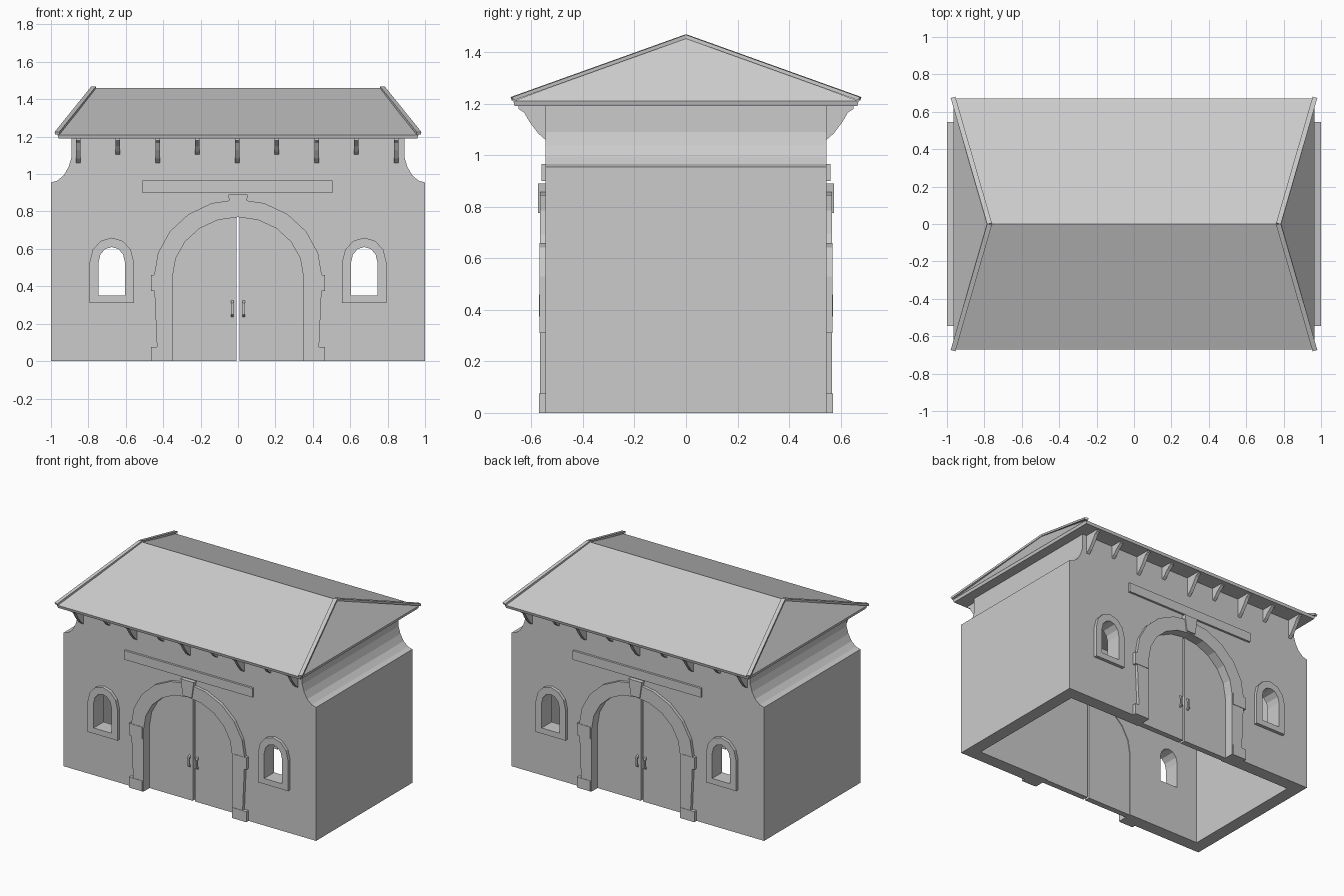
import bpy, bmesh, math
from mathutils import Vector

cube = bpy.data.objects.get("Cube")
if cube:
    bpy.data.objects.remove(cube, do_unlink=True)

stone = bpy.data.materials.new("plain_grey")
stone.use_nodes = True
GREY = (0.6, 0.6, 0.6, 1)
stone.diffuse_color = GREY
stone.node_tree.nodes["Principled BSDF"].inputs["Base Color"].default_value = GREY

HALF_DEPTH = 0.545


def finish(name, bm):
    bmesh.ops.recalc_face_normals(bm, faces=bm.faces)
    mesh = bpy.data.meshes.new(name)
    bm.to_mesh(mesh)
    bm.free()
    mesh.materials.append(stone)
    obj = bpy.data.objects.new(name, mesh)
    bpy.context.collection.objects.link(obj)
    return obj


def prism(name, outline, start, end, axis="y"):
    """Extrude a 2D outline along y (points are x, z) or x (points are y, z)."""
    bm = bmesh.new()
    if axis == "y":
        verts = [bm.verts.new((a, start, b)) for a, b in outline]
        move = Vector((0, end - start, 0))
    else:
        verts = [bm.verts.new((start, a, b)) for a, b in outline]
        move = Vector((end - start, 0, 0))
    face = bm.faces.new(verts)
    new = bmesh.ops.extrude_face_region(bm, geom=[face], use_keep_orig=True)["geom"]
    bmesh.ops.translate(bm, vec=move, verts=[v for v in new if isinstance(v, bmesh.types.BMVert)])
    return finish(name, bm)


def rect(x0, x1, z0, z1):
    return [(x0, z0), (x1, z0), (x1, z1), (x0, z1)]


def arch(cx, half, base, spring, top, foot=None, steps=10):
    """Open arch outline, from its right foot over the top to its left foot."""
    foot = foot or half
    curve = [(cx + half * math.cos(math.pi * i / steps),
              spring + (top - spring) * math.sin(math.pi * i / steps)) for i in range(steps + 1)]
    return [(cx + foot, base)] + curve + [(cx - foot, base)]


def mirrored(right_side):
    return right_side + [(-x, z) for x, z in reversed(right_side)]


def beam(name, start, end, width, height):
    """Square bar running between two points."""
    start, end = Vector(start), Vector(end)
    along = (end - start).normalized()
    side = along.cross(Vector((0, 0, 1))).normalized() * width / 2
    up = side.cross(along).normalized() * height / 2
    bm = bmesh.new()
    rings = [[bm.verts.new(p + side * a + up * b) for a, b in ((-1, -1), (1, -1), (1, 1), (-1, 1))]
             for p in (start, end)]
    for ring in rings:
        bm.faces.new(ring)
    for i in range(4):
        j = (i + 1) % 4
        bm.faces.new((rings[0][i], rings[0][j], rings[1][j], rings[1][i]))
    return finish(name, bm)


# Walls: hollow shell with curved shoulders, open underneath
shoulder = [(1, 0), (1, 0.955), (0.965, 0.965), (0.93, 0.995), (0.905, 1.04), (0.89, 1.09), (0.89, 1.2)]
walls = prism("walls", mirrored(shoulder), -HALF_DEPTH, HALF_DEPTH)
cavity = mirrored([(0.91, -0.1), (0.91, 0.9), (0.8, 1.0), (0.8, 1.15)])
cutters = [prism("cavity_cutter", cavity, -0.455, 0.455)]
cutters.append(prism("door_cutter", arch(0, 0.35, -0.1, 0.45, 0.77), -1, 1))
for x in (-0.675, 0.675):
    cutters.append(prism("window_cutter", arch(x, 0.07, 0.35, 0.53, 0.61, steps=6), -1, 1))
for cutter in cutters:
    mod = walls.modifiers.new("opening", "BOOLEAN")
    mod.operation, mod.solver, mod.object = "DIFFERENCE", "EXACT", cutter
bpy.context.view_layer.update()
cut = bpy.data.meshes.new_from_object(walls.evaluated_get(bpy.context.evaluated_depsgraph_get()))
walls.modifiers.clear()
walls.data = cut
for cutter in cutters:
    bpy.data.objects.remove(cutter, do_unlink=True)

for label, s in (("front", -1), ("back", 1)):
    wall = s * (HALF_DEPTH - 0.005)

    # Arched doorway: surround, keystone and corner blocks
    outer = arch(0, 0.45, 0, 0.45, 0.865, foot=0.43)
    inner = arch(0, 0.35, 0, 0.45, 0.77)
    prism(label + "_door_surround", outer + inner[::-1], wall, s * 0.567)
    prism(label + "_keystone", [(-0.035, 0.775), (0.035, 0.775), (0.052, 0.89), (-0.052, 0.89)], wall, s * 0.575)
    for side, m in (("left", 1), ("right", -1)):
        for part, z0, z1 in (("lower", 0, 0.075), ("upper", 0.375, 0.46)):
            prism(f"{label}_{side}_{part}_block", rect(m * 0.36, m * 0.465, z0, z1), wall, s * 0.57)

        # Door leaf with its handle
        leaf = [(0.008, 0)] + [p for p in arch(0, 0.352, 0, 0.45, 0.772) if p[0] > 0.01] + [(0.008, 0.772)]
        prism(f"{label}_{side}_door", [(m * x, z) for x, z in leaf], s * 0.46, s * 0.5)
        grip = [(s * 0.498, 0.235), (s * 0.52, 0.25), (s * 0.52, 0.31), (s * 0.498, 0.325),
                (s * 0.498, 0.31), (s * 0.51, 0.3), (s * 0.51, 0.26), (s * 0.498, 0.25)]
        prism(f"{label}_{side}_handle", grip, m * 0.025, m * 0.037, "x")

        # Window frame and sill
        x = m * 0.675
        frame = arch(x, 0.118, 0.35, 0.53, 0.66, steps=6) + arch(x, 0.07, 0.35, 0.53, 0.61, steps=6)[::-1]
        prism(f"{label}_{side}_window_frame", frame, wall, s * 0.568)
        prism(f"{label}_{side}_window_sill", rect(x - 0.118, x + 0.118, 0.31, 0.35), wall, s * 0.568)

    # Long plaque above the arch
    prism(label + "_plaque", rect(-0.51, 0.505, 0.9, 0.965), wall, s * 0.56)

    # Corbels under the eaves, alternately long and short
    for i in range(9):
        x = -0.855 + i * 0.2125
        drop, reach = (0.145, 0.65) if i % 2 == 0 else (0.1, 0.63)
        low, run = 1.2 - drop, reach - 0.54
        bracket = [(0.54, 1.2), (reach, 1.2), (reach, 1.18), (reach - run * 0.2, 1.165),
                   (reach - run * 0.4, 1.2 - drop * 0.5), (reach - run * 0.7, low + drop * 0.2), (0.54, low)]
        prism(f"{label}_corbel_{i + 1}", [(s * y, z) for y, z in bracket], x - 0.012, x + 0.012, "x")

# Hipped roof with a thin flat eave
bm = bmesh.new()
corners = ((-1, -1), (1, -1), (1, 1), (-1, 1))
low = [bm.verts.new((0.96 * a, 0.665 * b, 1.19)) for a, b in corners]
eave = [bm.verts.new((0.965 * a, 0.67 * b, 1.21)) for a, b in corners]
west, east = bm.verts.new((-0.775, 0, 1.46)), bm.verts.new((0.775, 0, 1.46))
bm.faces.new(low)
for i in range(4):
    j = (i + 1) % 4
    bm.faces.new((low[i], low[j], eave[j], eave[i]))
bm.faces.new((eave[0], eave[1], east, west))
bm.faces.new((eave[1], eave[2], east))
bm.faces.new((eave[2], eave[3], west, east))
bm.faces.new((eave[3], eave[0], west))
finish("roof", bm)

# Raised strips along the hips
for i, (a, b) in enumerate(corners):
    beam(f"hip_strip_{i + 1}", (a * 0.967, b * 0.675, 1.219), (a * 0.772, 0, 1.461), 0.026, 0.014)
